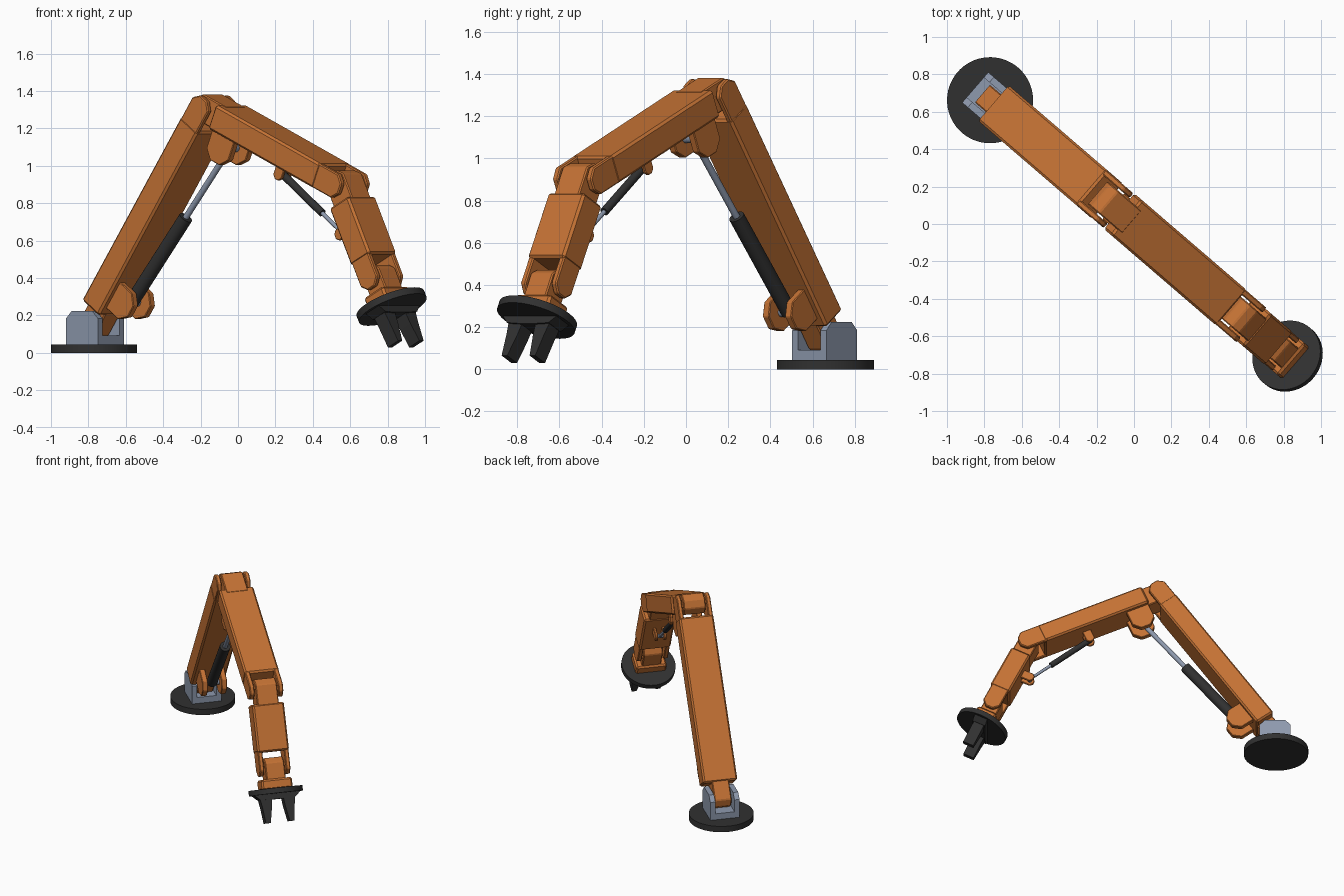
import bpy, bmesh, math
from mathutils import Vector, Matrix

if "Cube" in bpy.data.objects:
    bpy.data.objects.remove(bpy.data.objects["Cube"])

YAW = Matrix.Rotation(math.radians(-40.7), 4, 'Z')   # arm plane: local x = reach, y = sideways


def mat(name, c):
    m = bpy.data.materials.new(name)
    m.diffuse_color = (*c, 1)
    m.use_nodes = True
    m.node_tree.nodes["Principled BSDF"].inputs["Base Color"].default_value = m.diffuse_color
    return m


ORANGE = mat("orange_paint", (0.56, 0.17, 0.035))
STEEL = mat("steel_grey", (0.27, 0.32, 0.42))
BLACK = mat("dark_rubber", (0.03, 0.03, 0.03))
Y = Vector((0, 1, 0))


class Frame:
    """2D frame in the arm plane: s runs along the link, t towards its top side."""
    def __init__(self, u, z, deg):
        a = math.radians(deg)
        self.o = Vector((u, 0, z))
        self.s = Vector((math.cos(a), 0, math.sin(a)))
        self.t = Vector((-math.sin(a), 0, math.cos(a)))

    def at(self, s, t=0):
        return self.o + self.s * s + self.t * t


def finish(name, bm, m, bevel=0):
    bmesh.ops.recalc_face_normals(bm, faces=bm.faces)
    bm.transform(YAW)
    me = bpy.data.meshes.new(name)
    bm.to_mesh(me)
    bm.free()
    me.materials.append(m)
    ob = bpy.data.objects.new(name, me)
    bpy.context.collection.objects.link(ob)
    if bevel:
        b = ob.modifiers.new("bevel", 'BEVEL')
        b.width, b.segments = bevel, 1
    return ob


def prism(name, pts, o, ax, ay, an, d0, d1, m, bevel=0):
    bm = bmesh.new()
    f = bm.faces.new([bm.verts.new(o + ax * p + ay * q + an * d0) for p, q in pts])
    r = bmesh.ops.extrude_face_region(bm, geom=[f])
    bmesh.ops.translate(bm, vec=an * (d1 - d0),
                        verts=[v for v in r["geom"] if isinstance(v, bmesh.types.BMVert)])
    return finish(name, bm, m, bevel)


def plate(name, fr, pts, w0, w1, m=ORANGE, bevel=0):
    return prism(name, pts, fr.o, fr.s, fr.t, Y, w0, w1, m, bevel)


def pair(name, fr, pts, w0, w1, m=ORANGE, bevel=0):
    plate(name + "_near", fr, pts, -w1, -w0, m, bevel)
    plate(name + "_far", fr, pts, w0, w1, m, bevel)


def rod(name, a, b, r, m, n=32):
    bm = bmesh.new()
    d = b - a
    bmesh.ops.create_cone(bm, cap_ends=True, segments=n, radius1=r, radius2=r, depth=d.length,
                          matrix=Matrix.Translation((a + b) / 2) @ d.to_track_quat('Z', 'Y').to_matrix().to_4x4())
    ob = finish(name, bm, m)
    bpy.ops.object.select_all(action='DESELECT')
    ob.select_set(True)
    bpy.context.view_layer.objects.active = ob
    bpy.ops.object.shade_smooth_by_angle(angle=math.radians(35))


def tip(root, pivot, h):
    """Link end: straight from root, octagonal nose around the pivot."""
    k = 1 if pivot > root else -1
    return [(root, -h), (pivot + k * h * .42, -h), (pivot + k * h, -h * .42),
            (pivot + k * h, h * .42), (pivot + k * h * .42, h), (root, h)]


def lug(s, t, r, top):
    """Hanging lug: octagon around (s, t) with its upper half carried up into the beam."""
    k = r * .42
    return [(s - r, top), (s - r, t - k), (s - k, t - r), (s + k, t - r), (s + r, t - k), (s + r, top)]


def beam(name, fr, s0, s1, h, hw):
    plate(name, fr, [(s0, -h), (s1, -h), (s1, h), (s0, h)], -hw, hw, bevel=.012)


# Link frames: shoulder, elbow and wrist pivots
A1 = Frame(-1.0, .155, 54.5)
A2 = Frame(-.18, 1.305, -23.2)
A3 = Frame(.757, .902, -63.5)
G = Frame(0, 0, 0)

# Base disc and bracket
rod("base_disc", Vector((-1.015, 0, 0)), Vector((-1.015, 0, .045)), .23, BLACK, 64)
plate("bracket_floor", G, [(-1.12, .045), (-.897, .045), (-.897, .092), (-1.12, .092)], -.107, .107, STEEL)
pair("bracket_cheek", G, [(-1.12, .045), (-.897, .045), (-.897, .185), (-.937, .225), (-1.08, .225), (-1.12, .185)],
     .07, .107, STEEL)

# Lower arm
beam("lower_arm", A1, .105, 1.31, .0725, .125)
plate("lower_arm_tongue", A1, tip(.15, 0, .066), -.062, .062, bevel=.006)
pair("elbow_ear", A1, tip(1.28, 1.412, .068), .09, .122, bevel=.006)

# Upper arm
beam("upper_arm", A2, .107, .918, .07, .125)
plate("upper_arm_tongue", A2, tip(.15, 0, .072), -.08, .08, bevel=.006)
pair("wrist_ear", A2, tip(.89, 1.02, .068), .088, .122, bevel=.006)

# Forearm
beam("forearm", A3, .108, .452, .075, .115)
plate("forearm_tongue", A3, tip(.15, 0, .07), -.078, .078, bevel=.006)
pair("hand_ear", A3, tip(.42, .555, .065), .08, .112, bevel=.006)

# Hand
plate("hand_tongue", A3, tip(.66, .555, .062), -.07, .07, bevel=.006)
beam("hand_block", A3, .645, .72, .075, .112)
rod("hand_disc", A3.at(.712), A3.at(.75), .193, BLACK, 48)
prism("claw_hub", [(-.17, .748), (.17, .748), (.13, .785), (.04, .79), (-.04, .79), (-.13, .785)],
      A3.o, Y, A3.s, A3.t, -.05, .05, BLACK)
for k, side in ((-1, "near"), (1, "far")):
    prism("claw_finger_" + side, [(k * .13, .77), (k * .118, .84), (k * .105, .955), (k * .07, .955), (k * .05, .85), (k * .04, .77)],
          A3.o, Y, A3.s, A3.t, -.04, .04, BLACK)

# Piston lugs and pistons: (name, lower lug, upper lug, body radius, rod radius, body share, lug radius, lug offset)
P1, P2 = Vector((-.75, 0, .27)), Vector((-.055, 0, 1.095))
P3, P4 = Vector((.315, 0, .955)), Vector((.745, 0, .635))


def lugs(name, fr, p, r, w0, w1):
    v = p - fr.o
    pair(name, fr, lug(v.dot(fr.s), v.dot(fr.t), r, -.05), w0, w1, bevel=.004)


lugs("lower_piston_lug", A1, P1, .085, .05, .09)
lugs("upper_piston_lug", A2, P2, .085, .05, .09)
lugs("small_piston_lug", A2, P3, .032, .022, .04)
lugs("forearm_piston_lug", A3, P4, .032, .022, .04)
for name, a, b, r1, r2, share in (("main_piston", P1, P2, .038, .017, .55),
                                  ("small_piston", P3, P4, .021, .011, .65)):
    rod(name + "_body", a, a.lerp(b, share), r1, BLACK, 24)
    rod(name + "_rod", a.lerp(b, share - .05), b, r2, STEEL, 16)
    for end, p in (("start", a), ("end", b)):   # pins through the lugs
        rod(name + "_pin_" + end, p - Y * r1 * 1.4, p + Y * r1 * 1.4, r2 * 1.3, STEEL, 16)
